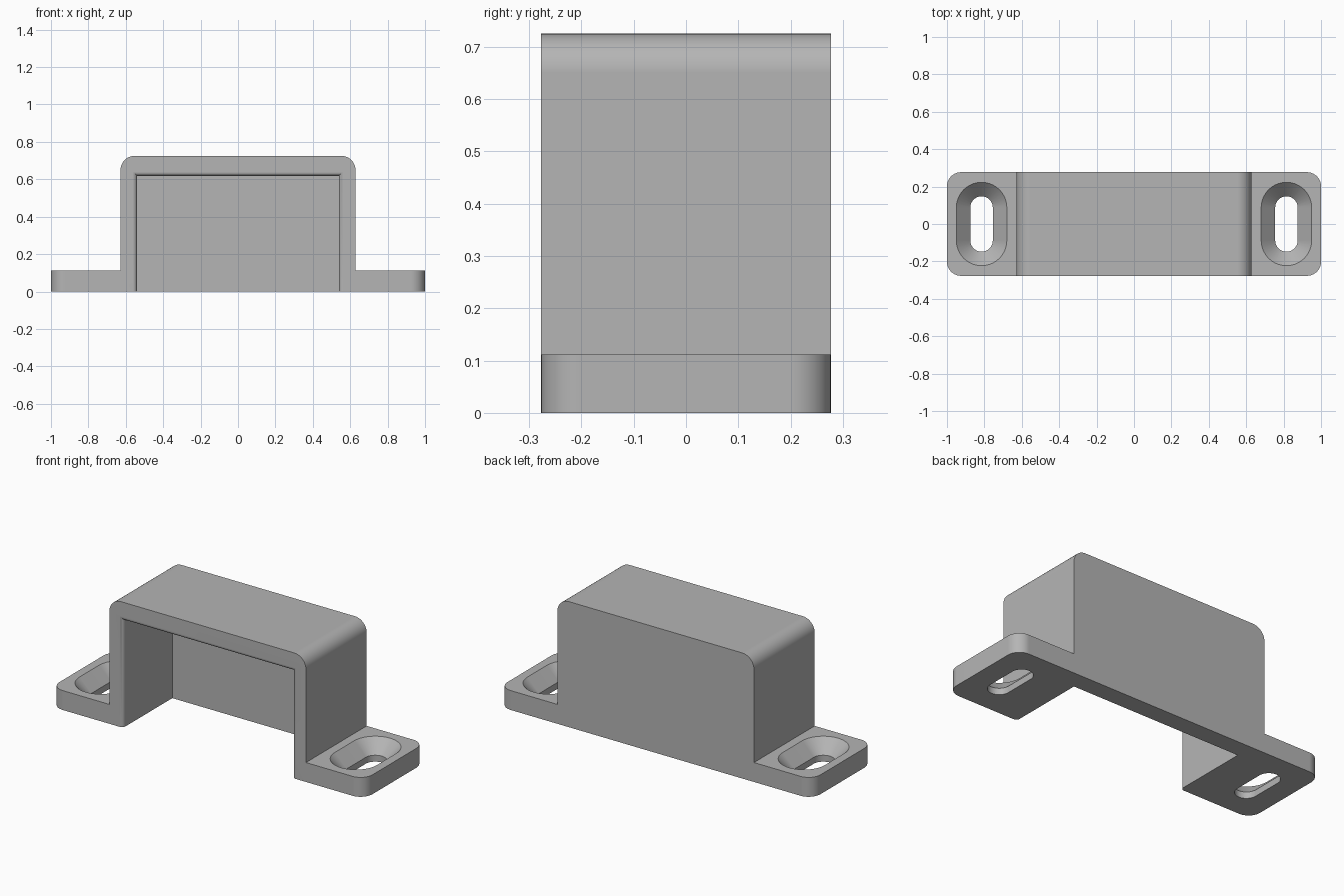
import bpy
import bmesh
from math import sin, cos, pi, radians

HALF_DEPTH = 0.277
BODY_HALF = 0.628
HEIGHT = 0.725
PLATE_TOP = 0.112
ROUND = 0.075
WALL = 0.105
LIP = 0.022

old = bpy.data.objects.get("Cube")
if old:
    bpy.data.objects.remove(old, do_unlink=True)

grey = bpy.data.materials.new("plain grey")
grey.use_nodes = True
grey.diffuse_color = (0.46, 0.46, 0.46, 1)
grey.node_tree.nodes["Principled BSDF"].inputs["Base Color"].default_value = grey.diffuse_color


def loft(name, rings):
    """Skin a list of matching closed rings and cap both ends."""
    bm = bmesh.new()
    loops = [[bm.verts.new(p) for p in ring] for ring in rings]
    n = len(loops[0])
    for a, b in zip(loops, loops[1:]):
        for i in range(n):
            j = (i + 1) % n
            bm.faces.new((a[i], a[j], b[j], b[i]))
    bm.faces.new(loops[0])
    bm.faces.new(loops[-1])
    bmesh.ops.recalc_face_normals(bm, faces=bm.faces)
    mesh = bpy.data.meshes.new(name)
    bm.to_mesh(mesh)
    bm.free()
    mesh.materials.append(grey)
    obj = bpy.data.objects.new(name, mesh)
    bpy.context.collection.objects.link(obj)
    return obj


def rounded(hx, hy, r, cx=0, steps=10):
    """Outline of a rounded rectangle, counter-clockwise."""
    pts = []
    for q, (sx, sy) in enumerate(((1, 1), (-1, 1), (-1, -1), (1, -1))):
        for k in range(steps + 1):
            a = (q + k / steps) * pi / 2
            pts.append((cx + sx * (hx - r) + r * cos(a), sy * (hy - r) + r * sin(a)))
    return pts


def combine(target, tool, operation):
    tool.hide_render = True
    mod = target.modifiers.new(operation.lower(), "BOOLEAN")
    mod.operation = operation
    mod.solver = "EXACT"
    mod.object = tool
    bpy.context.view_layer.objects.active = target
    bpy.ops.object.modifier_apply(modifier=mod.name)
    bpy.data.objects.remove(tool, do_unlink=True)


# Mounting plate with rounded corners
plate = rounded(1, HALF_DEPTH, ROUND)
bracket = loft("mounting_bracket", [[(x, y, z) for x, y in plate] for z in (0, PLATE_TOP)])

# Raised housing with rounded upper edges
arch = [(BODY_HALF, 0)]
for side, start in ((1, 0), (-1, pi / 2)):
    for k in range(11):
        a = start + k * pi / 20
        arch.append((side * (BODY_HALF - ROUND) + ROUND * cos(a), HEIGHT - ROUND + ROUND * sin(a)))
arch.append((-BODY_HALF, 0))
housing = loft("housing", [[(x, y, z) for x, z in arch] for y in (-HALF_DEPTH, HALF_DEPTH)])
combine(bracket, housing, "UNION")

# Cavity, open at the front and bottom, with a rounded front lip
def cavity_ring(y, flare):
    w, top = 0.54 + flare, 0.618 + flare
    return [(w, y, -0.1), (w, y, top), (-w, y, top), (-w, y, -0.1)]


rings = [cavity_ring(-HALF_DEPTH - 0.1, LIP)]
for k in range(9):
    a = k * pi / 16
    rings.append(cavity_ring(-HALF_DEPTH + LIP * (1 - cos(a)), LIP * (1 - sin(a))))
rings.append(cavity_ring(HALF_DEPTH - WALL, 0))
combine(bracket, loft("cavity_cutter", rings), "DIFFERENCE")

# Countersunk slots, one in each flange
for side in (-1, 1):
    rings = []
    for z, r in ((-0.1, 0.06), (0.037, 0.06), (0.137, 0.16)):
        rings.append([(x, y, z) for x, y in rounded(r, r + 0.088, r, side * 0.815)])
    combine(bracket, loft("slot_cutter", rings), "DIFFERENCE")

# Smooth the curved surfaces, keep the edges sharp
bpy.ops.object.select_all(action="DESELECT")
bracket.select_set(True)
bpy.context.view_layer.objects.active = bracket
bpy.ops.object.shade_smooth_by_angle(angle=radians(30))
weighted = bracket.modifiers.new("weighted normals", "WEIGHTED_NORMAL")
weighted.keep_sharp = True
